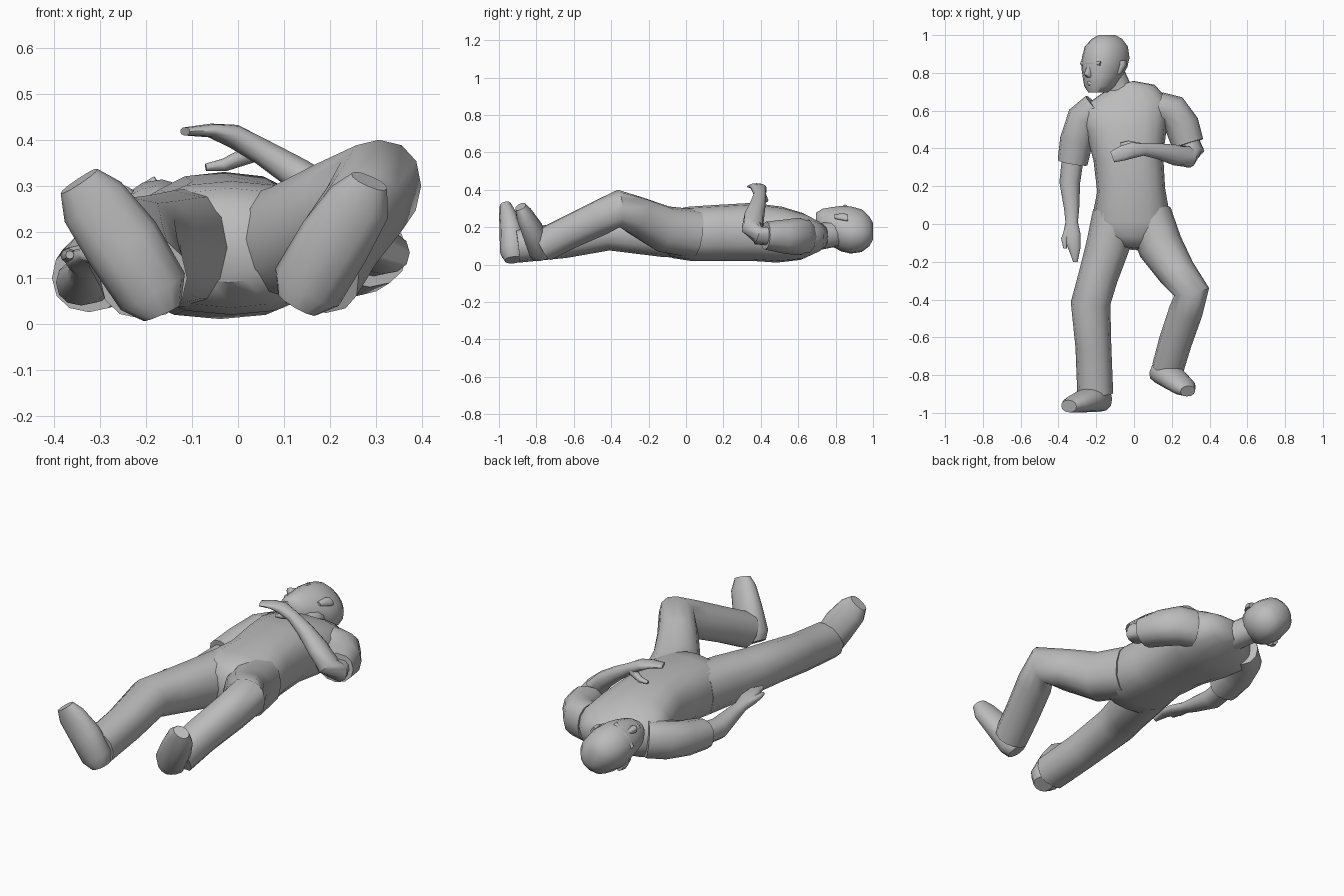
import bpy
import bmesh
import math
from mathutils import Vector

default_cube = bpy.data.objects.get("Cube")
if default_cube:
    bpy.data.objects.remove(default_cube, do_unlink=True)

# One plain clay colour for the whole figure
clay = bpy.data.materials.new("clay_grey")
clay.use_nodes = True
clay_colour = (0.5, 0.5, 0.5, 1)
clay.diffuse_color = clay_colour
clay.node_tree.nodes["Principled BSDF"].inputs["Base Color"].default_value = clay_colour

UP = Vector((0, 0, 1))
SOLE = Vector((0, -1, 0))
FACE = Vector((-0.7, 0, 0.7)).normalized()
CROWN = Vector((0, 1, 0))
CHEEK = CROWN.cross(FACE)


def finish(name, bm):
    """Turn a bmesh into a smooth shaded clay object."""
    bmesh.ops.recalc_face_normals(bm, faces=bm.faces)
    mesh = bpy.data.meshes.new(name)
    bm.to_mesh(mesh)
    bm.free()
    mesh.materials.append(clay)
    body_part = bpy.data.objects.new(name, mesh)
    bpy.context.collection.objects.link(body_part)
    bpy.ops.object.select_all(action="DESELECT")
    body_part.select_set(True)
    bpy.context.view_layer.objects.active = body_part
    bpy.ops.object.shade_smooth_by_angle(angle=math.radians(50))
    return body_part


def limb(name, stations, up=UP, axis=None, sides=12, squareness=0.9):
    """Loft rounded rings through stations of x, y, z, half width, half depth."""
    bm = bmesh.new()
    centres = [Vector(station[:3]) for station in stations]
    last = len(centres) - 1
    rings = []
    for index, (centre, station) in enumerate(zip(centres, stations)):
        before = centres[max(index - 1, 0)]
        after = centres[min(index + 1, last)]
        along = axis if axis else (after - before).normalized()
        across = along.cross(up).normalized()
        outward = across.cross(along).normalized()
        half_width, half_depth = station[3:]
        ring = []
        for side in range(sides):
            angle = math.tau * side / sides
            c, s = math.cos(angle), math.sin(angle)
            c = math.copysign(abs(c) ** squareness, c)
            s = math.copysign(abs(s) ** squareness, s)
            ring.append(bm.verts.new(centre + across * c * half_width + outward * s * half_depth))
        rings.append(ring)
    for lower, upper in zip(rings, rings[1:]):
        for side in range(sides):
            following = (side + 1) % sides
            bm.faces.new((lower[side], lower[following], upper[following], upper[side]))
    bm.faces.new(rings[0])
    bm.faces.new(rings[-1])
    return finish(name, bm)


def head_point(forward, height, sideways=0):
    """Place a point on the turned head, measured from its middle axis."""
    return Vector((-0.15, height, 0.185)) + FACE * forward + CHEEK * sideways


# Torso, from collar to crotch
limb("torso", [
    (-.08, .73, .15, .08, .06),
    (-.065, .69, .15, .18, .085),
    (-.05, .62, .15, .24, .125),
    (-.04, .5, .16, .215, .15),
    (-.03, .35, .175, .185, .155),
    (-.015, .18, .17, .18, .15),
    (-.015, .02, .165, .21, .145),
    (-.015, -.07, .165, .17, .13),
    (-.02, -.13, .17, .08, .08)], sides=16, squareness=0.8)

# Neck and the head turned towards the figure's right
limb("neck", [
    (-.06, .64, .14, .09, .08),
    (-.085, .72, .15, .07, .07),
    (-.13, .82, .17, .07, .07)])

head_rings = []
for height, shift, half_width, half_depth in (
        (1, -.01, .035, .05), (.98, -.01, .07, .085), (.94, -.005, .1, .12),
        (.88, 0, .112, .132), (.83, .01, .11, .125), (.78, .025, .097, .105),
        (.73, .045, .078, .08), (.695, .06, .045, .05)):
    head_rings.append((*head_point(shift, height), half_width, half_depth))
limb("head", head_rings, up=FACE, axis=-CROWN, sides=16)

limb("nose", [
    (*head_point(.115, .845), .012, .015),
    (*head_point(.13, .79), .02, .026),
    (*head_point(.12, .775), .016, .015)], up=FACE, axis=-CROWN, sides=8)
limb("brow", [
    (*head_point(.105, .85, -.07), .012, .014),
    (*head_point(.122, .855), .014, .014),
    (*head_point(.105, .85, .07), .012, .014)], up=FACE, sides=8)
limb("lips", [
    (*head_point(.105, .745, -.03), .008, .01),
    (*head_point(.12, .745), .014, .014),
    (*head_point(.105, .745, .03), .008, .01)], up=FACE, sides=8)

for label, sign in (("right", -1), ("left", 1)):
    limb(label + "_ear", [
        (*head_point(-.02, .865, sign * .112), .012, .022),
        (*head_point(-.015, .84, sign * .115), .014, .025),
        (*head_point(0, .795, sign * .1), .01, .012)], up=FACE, axis=-CROWN, sides=8)

# Straight right leg and its upturned shoe
limb("right_trouser_leg", [
    (-.1, .05, .165, .12, .13),
    (-.14, -.12, .165, .115, .125),
    (-.19, -.28, .17, .105, .11),
    (-.23, -.42, .175, .105, .1),
    (-.215, -.65, .13, .095, .095),
    (-.205, -.9, .1, .095, .09)])
limb("right_shoe", [
    (-.165, -.92, .025, .045, .05),
    (-.185, -.925, .07, .08, .07),
    (-.25, -.935, .175, .085, .062),
    (-.315, -.955, .265, .075, .045),
    (-.345, -.965, .31, .048, .033)], up=SOLE)

# Bent left leg with a raised knee, and its shoe
limb("left_trouser_leg", [
    (.08, .05, .165, .12, .13),
    (.14, -.12, .19, .12, .125),
    (.23, -.26, .26, .1, .105),
    (.305, -.36, .3, .095, .1),
    (.275, -.46, .25, .09, .095),
    (.22, -.62, .175, .088, .09),
    (.18, -.76, .105, .085, .09)])
limb("left_shoe", [
    (.13, -.775, .045, .05, .05),
    (.15, -.785, .08, .08, .06),
    (.21, -.82, .18, .08, .06),
    (.265, -.865, .265, .07, .045),
    (.285, -.885, .31, .042, .03)], up=SOLE)

# Right arm resting beside the body
limb("right_sleeve", [
    (-.2, .62, .15, .08, .095),
    (-.265, .56, .14, .09, .095),
    (-.305, .44, .115, .088, .085),
    (-.325, .325, .1, .08, .075)])
limb("right_forearm", [
    (-.32, .38, .1, .058, .055),
    (-.34, .22, .09, .055, .05),
    (-.33, .08, .11, .04, .035),
    (-.33, .01, .125, .033, .026),
    (-.33, -.06, .14, .048, .024),
    (-.315, -.13, .15, .032, .018),
    (-.31, -.2, .14, .012, .01)])
limb("right_thumb", [
    (-.345, -.02, .135, .02, .018),
    (-.37, -.08, .15, .016, .015),
    (-.365, -.13, .15, .009, .009)], sides=8)

# Left arm folded over the belly
limb("left_sleeve", [
    (.13, .62, .15, .08, .1),
    (.2, .6, .15, .09, .1),
    (.255, .52, .15, .092, .09),
    (.285, .425, .155, .085, .075)])
limb("left_forearm", [
    (.28, .47, .15, .05, .05),
    (.315, .385, .155, .058, .05),
    (.285, .355, .195, .058, .055),
    (.22, .365, .26, .055, .045),
    (.13, .385, .325, .042, .036),
    (.05, .395, .375, .033, .028),
    (-.01, .39, .408, .042, .026),
    (-.06, .375, .42, .04, .015),
    (-.115, .355, .418, .03, .009)])
limb("left_thumb", [
    (.03, .41, .37, .02, .02),
    (-.03, .425, .345, .016, .014),
    (-.07, .42, .34, .01, .008)], sides=8)
